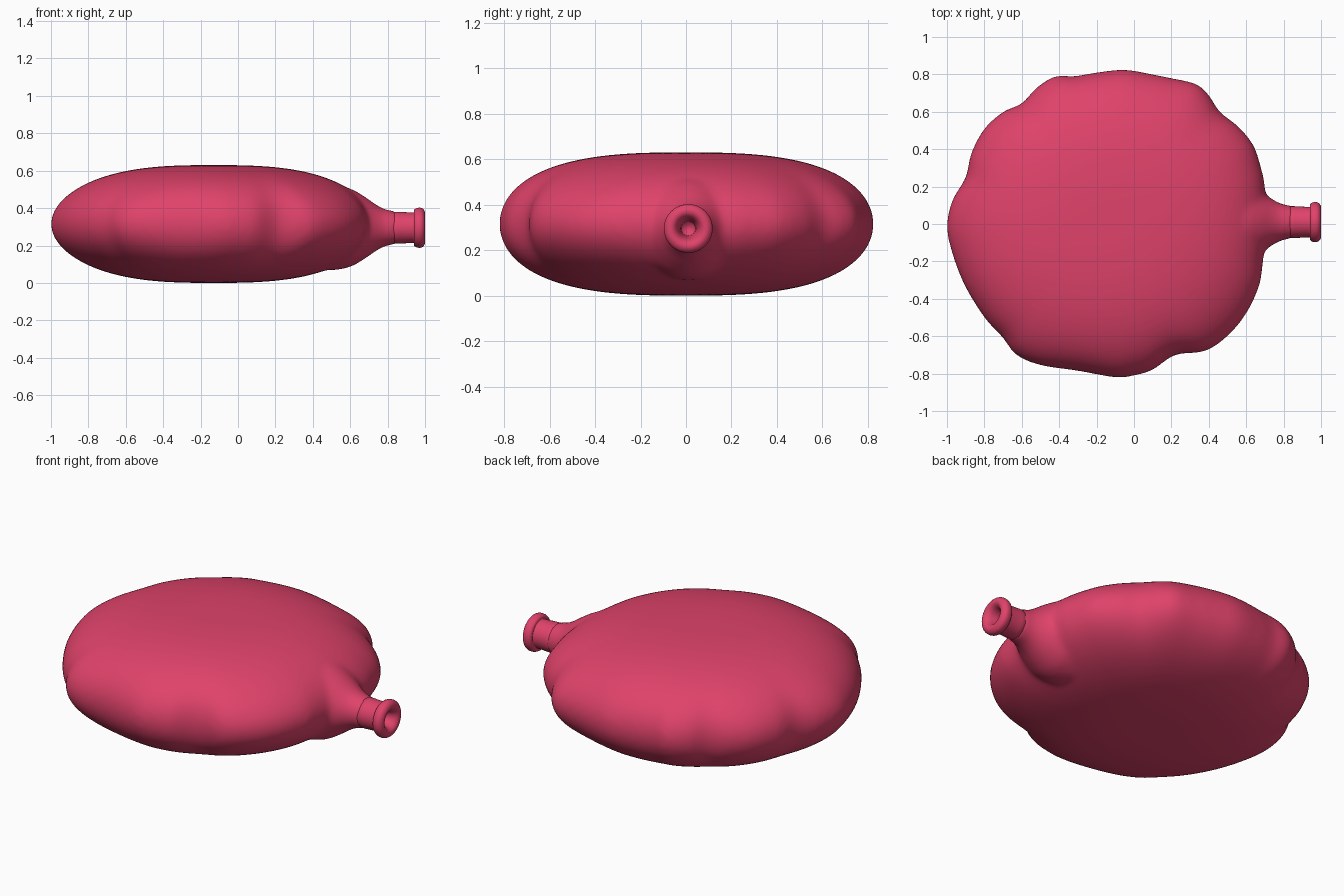
import bpy, bmesh
from math import sin, cos, pi
from mathutils import Vector

cube = bpy.data.objects.get("Cube")
if cube:
    bpy.data.objects.remove(cube)

rubber = bpy.data.materials.new("raspberry rubber")
rubber.use_nodes = True
colour = (0.74, 0.055, 0.145, 1)
rubber.diffuse_color = colour
bsdf = rubber.node_tree.nodes["Principled BSDF"]
bsdf.inputs["Base Color"].default_value = colour
bsdf.inputs["Roughness"].default_value = 0.6


def bridge(bm, lower, upper):
    """Join two closed rings of equal length with quads."""
    count = len(lower)
    for i in range(count):
        j = (i + 1) % count
        bm.faces.new((lower[i], lower[j], upper[j], upper[i]))


def loft(bm, rings):
    """Skin a list of point rings and cap both ends."""
    loops = [[bm.verts.new(p) for p in ring] for ring in rings]
    for lower, upper in zip(loops, loops[1:]):
        bridge(bm, lower, upper)
    bm.faces.new(loops[0][::-1])
    bm.faces.new(loops[-1])


def lathe_rings(profile, centre, sides=48):
    """Rings around the x axis from (x, radius) pairs."""
    return [[(x, centre.y + r * cos(2 * pi * i / sides),
              centre.z + r * sin(2 * pi * i / sides))
             for i in range(sides)] for x, r in profile]


def smooth_path(points, closed=True, steps=5):
    """Catmull-Rom curve through the points."""
    count = len(points)
    result = []
    for i in range(count if closed else count - 1):
        if closed:
            a, b, c, d = (points[(i + k) % count] for k in (-1, 0, 1, 2))
        else:
            a, b, c, d = (points[min(max(i + k, 0), count - 1)] for k in (-1, 0, 1, 2))
        for s in range(steps):
            t = s / steps
            result.append(0.5 * (2 * b + (c - a) * t
                                 + (2 * a - 5 * b + 4 * c - d) * t * t
                                 + (3 * b - a - 3 * c + d) * t ** 3))
    if not closed:
        result.append(points[-1])
    return result


def make_object(name, bm):
    bmesh.ops.recalc_face_normals(bm, faces=bm.faces)
    for face in bm.faces:
        face.smooth = True
    mesh = bpy.data.meshes.new(name)
    bm.to_mesh(mesh)
    bm.free()
    mesh.materials.append(rubber)
    obj = bpy.data.objects.new(name, mesh)
    bpy.context.collection.objects.link(obj)
    return obj


# Crumpled rim of the cushion, seen from above
rim = [(.71, 0), (.70, .2), (.68, .3), (.64, .42), (.56, .52), (.46, .6),
       (.4, .69), (.33, .75), (.2, .78), (.1, .8), (-.05, .825), (-.2, .81),
       (-.32, .79), (-.42, .79), (-.52, .73), (-.6, .645), (-.7, .6),
       (-.8, .51), (-.87, .38), (-.9, .25), (-.97, .13), (-1, 0),
       (-.98, -.13), (-.91, -.32), (-.8, -.5), (-.7, -.61), (-.63, -.7),
       (-.5, -.755), (-.3, -.785), (-.1, -.82), (0, -.81), (.1, -.78),
       (.22, -.7), (.38, -.68), (.5, -.6), (.6, -.48), (.67, -.33), (.69, -.2)]
outline = smooth_path([Vector(p) for p in rim])
middle = Vector((-.13, 0))
half_height = .315


def cushion_ring(angle):
    """Wrinkles fade towards the smooth top and bottom."""
    f = cos(angle)
    height = (1 - f ** 2.8) ** .5 * half_height
    z = half_height + (height if angle > 0 else -height)
    ring = []
    for p in outline:
        out = p - middle
        plain = out.normalized() * .845
        q = middle + plain.lerp(out, f ** 5) * f
        ring.append((q.x, q.y, z))
    return ring


# Inflated cushion with a flared root for the neck, fused into one skin
neck_axis = Vector((0, .01, .295))
body = bmesh.new()
levels = 24
loft(body, [cushion_ring(.49 * pi * i / levels) for i in range(-levels, levels + 1)])
flare = [(.5, .23), (.6, .21), (.68, .165), (.73, .13), (.78, .102), (.83, .09), (.86, .086)]
flare = smooth_path([Vector(p) for p in flare], closed=False)
loft(body, lathe_rings(flare, neck_axis))
cushion = make_object("cushion", body)
fuse = cushion.modifiers.new("fuse", 'REMESH')
fuse.mode = 'VOXEL'
fuse.voxel_size = .016
fuse.use_smooth_shade = True
relax = cushion.modifiers.new("relax", 'SMOOTH')
relax.factor = .5
relax.iterations = 12

# Neck tube with rolled lip and a hollow mouth
tube = [(.8, .086), (.86, .085), (.935, .081)]
lip = [(.94, .082), (.942, .096), (.955, .105), (.975, .107), (.99, .1),
       (1, .084), (.998, .066), (.985, .052), (.965, .043), (.93, .035), (.87, .03)]
neck = bmesh.new()
profile = [Vector(p) for p in tube] + smooth_path([Vector(p) for p in lip], closed=False, steps=3)
loft(neck, lathe_rings(profile, neck_axis))
make_object("neck_and_lip", neck)
